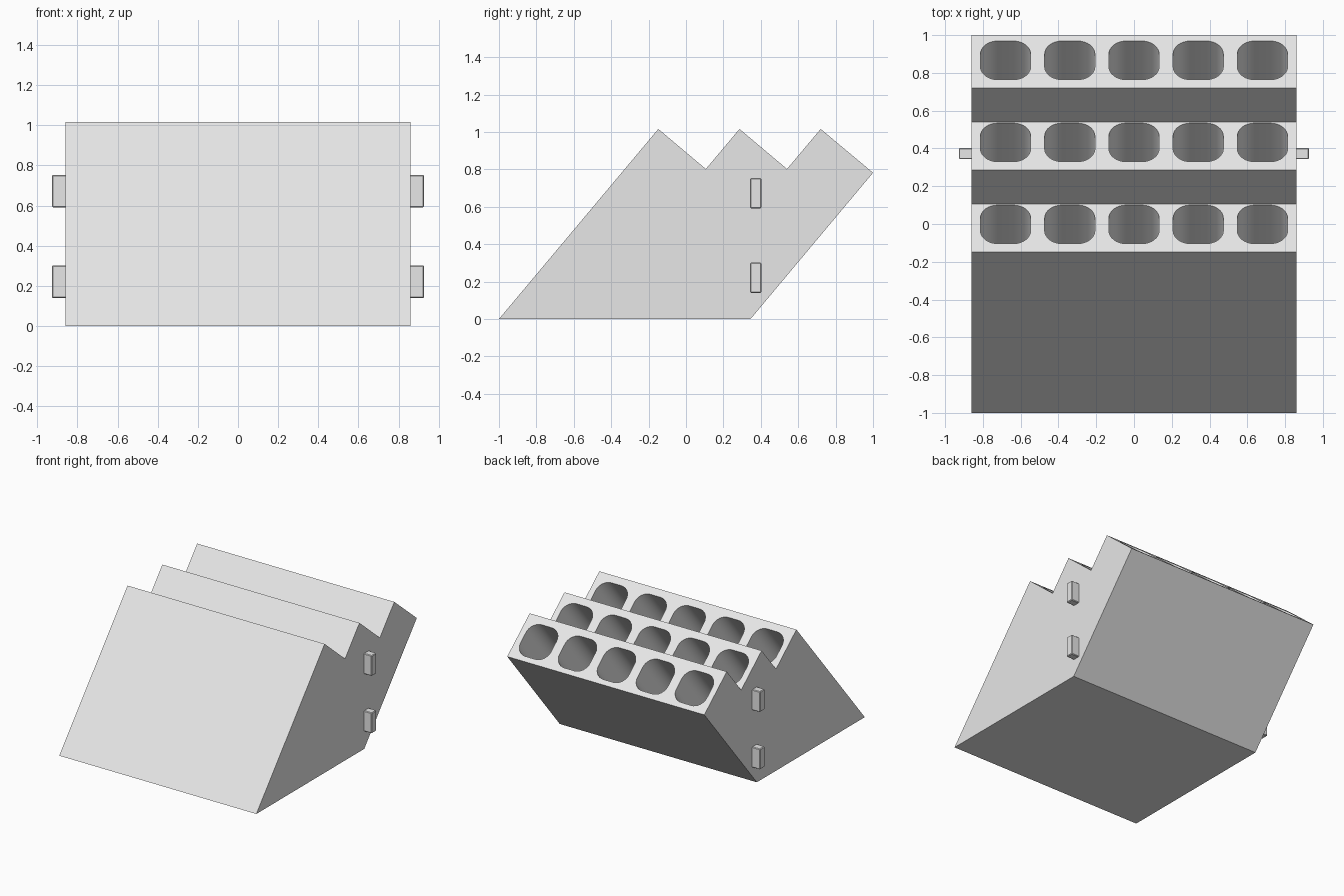
import bpy, bmesh, math
from mathutils import Vector

if "Cube" in bpy.data.objects:
    bpy.data.objects.remove(bpy.data.objects["Cube"], do_unlink=True)

# One light grey plastic
grey = bpy.data.materials.new("light_grey")
grey.use_nodes = True
colour = (0.8, 0.8, 0.8, 1)
grey.diffuse_color = colour
grey.node_tree.nodes["Principled BSDF"].inputs["Base Color"].default_value = colour

HALF_WIDTH = 0.86
PEAKS = (-0.148, 0.286, 0.72)
PEAK_Z = 1.016
AXIS = Vector((0, 0.642, 0.767))      # direction the slots lean
FACE = Vector((0, 0.767, -0.642))     # down the slope of each step


def make_object(name, bm):
    bmesh.ops.recalc_face_normals(bm, faces=bm.faces)
    mesh = bpy.data.meshes.new(name)
    bm.to_mesh(mesh)
    bm.free()
    mesh.materials.append(grey)
    obj = bpy.data.objects.new(name, mesh)
    bpy.context.collection.objects.link(obj)
    return obj


def add_prism(bm, points, offset):
    """Extrude a closed outline along an offset vector."""
    face = bm.faces.new([bm.verts.new(p) for p in points])
    moved = bmesh.ops.extrude_face_region(bm, geom=[face], use_keep_orig=True)["geom"]
    verts = [v for v in moved if isinstance(v, bmesh.types.BMVert)]
    bmesh.ops.translate(bm, verts=verts, vec=offset)


def activate(obj):
    bpy.ops.object.select_all(action='DESELECT')
    obj.select_set(True)
    bpy.context.view_layer.objects.active = obj


# Slanted body with three stepped peaks
outline = [(-1, 0), (-0.148, PEAK_Z), (0.106, 0.802), (0.286, PEAK_Z),
           (0.54, 0.802), (0.72, PEAK_Z), (1, 0.782), (0.345, 0)]
bm = bmesh.new()
add_prism(bm, [(-HALF_WIDTH, y, z) for y, z in outline], Vector((2 * HALF_WIDTH, 0, 0)))
body = make_object("rack_body", bm)

# Rounded square slots, five to a step
HALF, RADIUS, DEPTH, SEGMENTS = 0.133, 0.09, 0.95, 8
rounded = []
for corner in range(4):
    middle = math.radians(45 + 90 * corner)
    cx = math.copysign(HALF - RADIUS, math.cos(middle))
    cy = math.copysign(HALF - RADIUS, math.sin(middle))
    for step in range(SEGMENTS + 1):
        a = math.radians(90 * (corner + step / SEGMENTS))
        rounded.append((cx + RADIUS * math.cos(a), cy + RADIUS * math.sin(a)))

bm = bmesh.new()
for peak in PEAKS:
    for column in range(-2, 3):
        centre = Vector((0.34 * column, peak, PEAK_Z)) + FACE * 0.191 + AXIS * 0.05
        points = [centre + Vector((u, 0, 0)) + FACE * v for u, v in rounded]
        add_prism(bm, points, -AXIS * (DEPTH + 0.05))
cutter = make_object("slot_cutter", bm)
cutter.hide_render = True

cut = body.modifiers.new("slots", 'BOOLEAN')
cut.operation = 'DIFFERENCE'
cut.solver = 'EXACT'
cut.object = cutter
activate(body)
bpy.ops.object.modifier_apply(modifier=cut.name)
bpy.data.objects.remove(cutter, do_unlink=True)
bpy.ops.object.shade_smooth_by_angle(angle=math.radians(30))

# Side pegs, two on each side
for side, sign in (("left", 1), ("right", -1)):
    for level, z in (("upper", 0.672), ("lower", 0.22)):
        bm = bmesh.new()
        bmesh.ops.create_cube(bm, size=1)
        bmesh.ops.scale(bm, verts=bm.verts, vec=(0.085, 0.06, 0.162))
        bmesh.ops.bevel(bm, geom=bm.edges[:], offset=0.005, segments=1, affect='EDGES')
        bmesh.ops.translate(bm, verts=bm.verts, vec=(sign * 0.885, 0.373, z))
        make_object(f"{level}_{side}_peg", bm)
